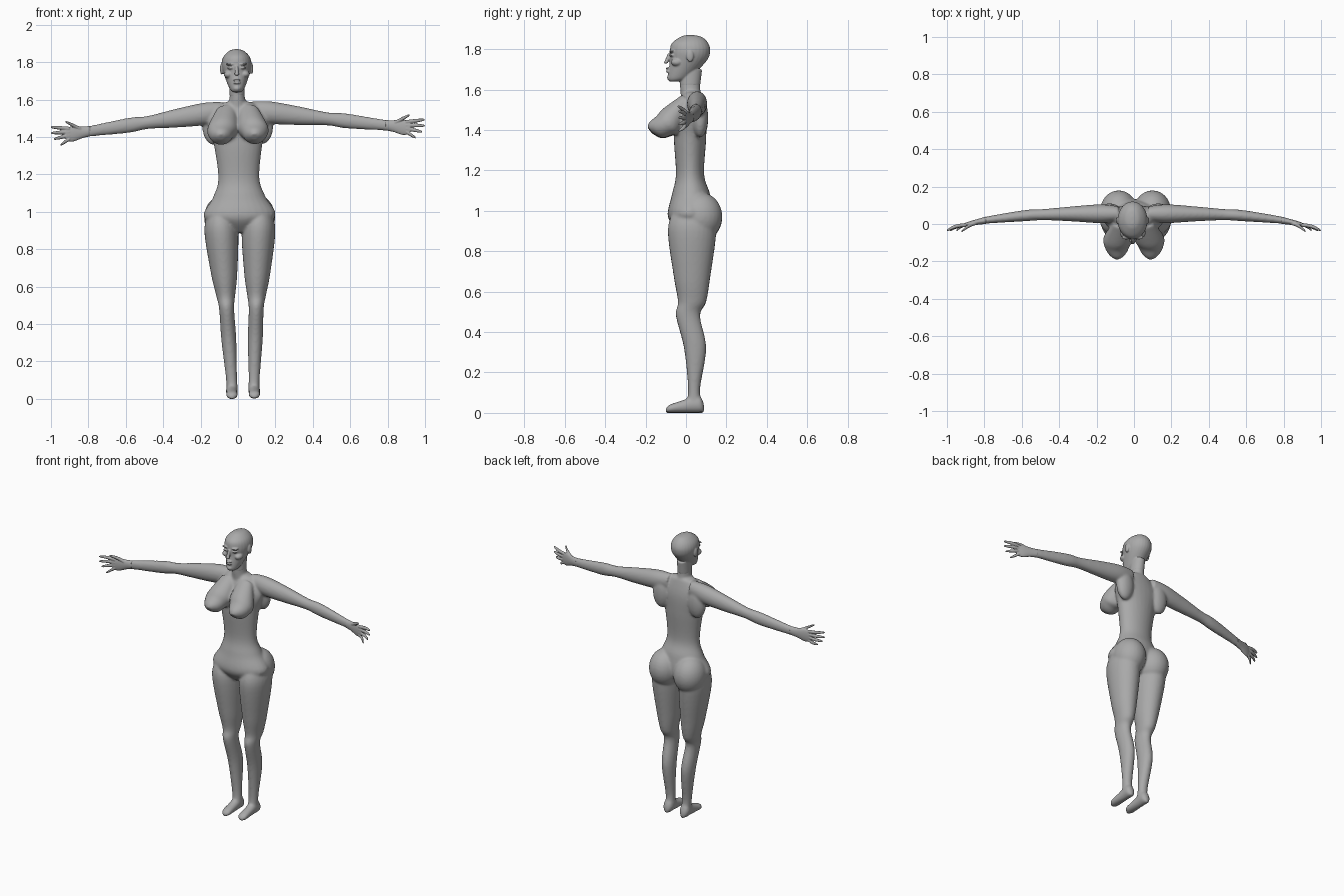
import bpy, bmesh, math
from mathutils import Vector, Matrix

if "Cube" in bpy.data.objects:
    bpy.data.objects.remove(bpy.data.objects["Cube"])

skin = bpy.data.materials.new("matte grey")
skin.use_nodes = True
grey = (0.4, 0.4, 0.4, 1)
skin.diffuse_color = grey
skin.node_tree.nodes["Principled BSDF"].inputs["Base Color"].default_value = grey

side_axis, depth_axis, up_axis = Matrix.Identity(3)
chest_height = Vector((0, 0, 1.4))
# The whole figure leans very slightly to one side
lean = (Matrix.Translation(chest_height) @ Matrix.Rotation(-0.02, 4, 'Y')
        @ Matrix.Translation(-chest_height))


def spline(keys, steps=6):
    """Smooth interpolation of rows of numbers."""
    points = [Vector(k) for k in keys]
    points = [points[0]] + points + [points[-1]]
    rows = []
    for before, start, end, after in zip(points, points[1:], points[2:], points[3:]):
        leave, arrive = (end - before) / 2, (after - start) / 2
        for step in range(steps):
            t = step / steps
            ease = t * t * (3 - 2 * t)
            rows.append(start.lerp(end, ease) + leave * t * (1 - t) ** 2 - arrive * t * t * (1 - t))
    return rows + [points[-1]]


def loft(bm, rows, across, along, sides=28):
    """Closed tube through rows of centre and two radii."""
    rings = []
    for row in spline(rows):
        centre, wide, deep = Vector(row[:3]), row[3], row[4]
        angles = [math.tau * i / sides for i in range(sides)]
        rings.append([bm.verts.new(centre + across * wide * math.cos(a) + along * deep * math.sin(a))
                      for a in angles])
    for ring, following in zip(rings, rings[1:]):
        for i in range(sides):
            bm.faces.new((ring[i - 1], ring[i], following[i], following[i - 1]))
    bm.faces.new(rings[0][::-1])
    bm.faces.new(rings[-1])


def column(bm, rows, centre_x=lambda z: 0):
    """Upright loft from rows of height, half width, front and back."""
    loft(bm, [(centre_x(z), (front + back) / 2, z, width, (back - front) / 2)
              for z, width, front, back in rows], side_axis, depth_axis)


def limb(bm, rows, side):
    """Arm or palm loft from rows of reach, half depth and half height, drooping outwards."""
    loft(bm, [(side * x, 0.055 - 0.09 * x ** 4, 1.55 - 0.13 * x, deep, high)
              for x, deep, high in rows], depth_axis, up_axis)


def mirrored(rows, side):
    return [(side * row[0], *row[1:]) for row in rows]


def ball(bm, centre, radii):
    place = Matrix.Translation(centre) @ Matrix.Diagonal((*radii, 1))
    bmesh.ops.create_uvsphere(bm, u_segments=28, v_segments=16, radius=1, matrix=place)


def finish(bm, name, voxel, smoothing):
    """Fuse the overlapping volumes into one smooth skin."""
    bmesh.ops.transform(bm, matrix=lean, verts=bm.verts)
    bmesh.ops.recalc_face_normals(bm, faces=bm.faces)
    mesh = bpy.data.meshes.new(name)
    bm.to_mesh(mesh)
    bm.free()
    mesh.materials.append(skin)
    part = bpy.data.objects.new(name, mesh)
    bpy.context.collection.objects.link(part)
    fuse = part.modifiers.new("fuse", 'REMESH')
    fuse.mode = 'VOXEL'
    fuse.voxel_size = voxel
    fuse.use_smooth_shade = True
    soften = part.modifiers.new("soften", 'SMOOTH')
    soften.factor = 0.5
    soften.iterations = smoothing


# Torso, from crotch to collar
body = bmesh.new()
column(body, [(.89, .03, -.03, .08), (.97, .19, -.09, .13), (1.08, .14, -.07, .12),
              (1.18, .11, -.05, .09), (1.36, .13, -.06, .1), (1.48, .16, -.05, .1),
              (1.57, .1, -.02, .08), (1.59, .05, -.01, .07)])
neck = [(1.5, .06, -.02, .08), (1.62, .04, -.03, .07), (1.7, .04, -.03, .08)]
column(body, neck)

# Limbs and paired forms of the body
leg = [(1, .06, -.06, .13), (.9, .09, -.09, .15), (.67, .07, -.06, .12), (.55, .05, -.04, .1),
       (.48, .04, -.05, .07), (.32, .04, -.01, .1), (.12, .03, .01, .07), (.05, .03, 0, .08)]
arm = [(.08, .04, .05), (.18, .05, .06), (.33, .04, .05), (.48, .03, .035),
       (.58, .03, .04), (.77, .02, .03), (.83, .015, .03)]
breast = [(.06, 0, 1.55, .05, .03), (.08, -.07, 1.45, .08, .07), (.09, -.11, 1.42, .07, .06),
          (.09, -.15, 1.4, .05, .05), (.09, -.18, 1.4, .02, .02)]
# Foot rows hold depth, half width and half height, with the sole on the ground
foot = [(.09, .01, .02), (.07, .03, .04), (.03, .03, .04), (-.02, .03, .03),
        (-.08, .03, .02), (-.1, .01, .01)]
breast_tilt = Vector((0, -.6, .8))
for side in (-1, 1):
    column(body, leg, lambda z: side * (.055 + .05 * z))
    limb(body, arm, side)
    loft(body, mirrored(breast, side), side_axis, breast_tilt)
    loft(body, [(side * .06, y, high, width, high) for y, width, high in foot], side_axis, up_axis)
    buttock, shoulder_blade = (side * .09, .07, .97), (side * .13, .07, 1.46)
    ball(body, buttock, (.1, .11, .12))
    ball(body, shoulder_blade, (.06, .04, .1))
finish(body, "body", .007, 9)

# Head, with the neck running up into it
head = bmesh.new()
column(head, neck[1:])
column(head, [(1.64, .02, -.08, -.03), (1.66, .04, -.09, .02), (1.74, .07, -.08, .1),
              (1.79, .08, -.08, .12), (1.83, .07, -.07, .11), (1.86, .04, -.03, .08),
              (1.87, .01, 0, .04)])
bridge, nose_tip = Vector((0, -.08, 1.78)), Vector((0, -.1, 1.73))
loft(head, [(*bridge.lerp(nose_tip, t), .007 + .006 * t, .01) for t in (0, .5, 1)],
     side_axis, depth_axis)
for lip_height in (1.69, 1.705):
    ball(head, (0, -.088, lip_height), (.02, .012, .006))
chin = (0, -.08, 1.66)
ball(head, chin, (.02, .014, .014))
for side in (-1, 1):
    eye, brow = (side * .033, -.07, 1.77), (side * .033, -.07, 1.79)
    cheek, ear = (side * .045, -.045, 1.735), (side * .08, .02, 1.765)
    ball(head, eye, (.017, .014, .007))
    ball(head, brow, (.025, .014, .006))
    ball(head, cheek, (.024, .03, .02))
    ball(head, ear, (.009, .018, .03))
finish(head, "head", .004, 4)

# Hands: palm, four fanned fingers and a raised thumb
palm = [(.79, .02, .028), (.83, .016, .031), (.88, .013, .042), (.92, .008, .034)]
finger_reach = (1, 1, .985, .95)
digits = [(Vector((.9, -.006, 1.463 - .018 * i)), Vector((reach, -.035, 1.473 - .032 * i)))
          for i, reach in enumerate(finger_reach)]
thumb_root, thumb_tip = Vector((.84, .005, 1.46)), Vector((.92, -.04, 1.5))
digits.append((thumb_root, thumb_tip))
for side, label in ((-1, "right_hand"), (1, "left_hand")):
    hand = bmesh.new()
    limb(hand, palm, side)
    for root, tip in digits:
        rows = []
        for t in (0, .3, .6, .9, 1):
            curl = depth_axis * .008 * math.sin(math.pi * t)
            thickness = .01 - .006 * t ** 6
            rows.append((*(root.lerp(tip, t) + curl), thickness, thickness))
        loft(hand, mirrored(rows, side), depth_axis, up_axis, sides=14)
    finish(hand, label, .003, 3)
